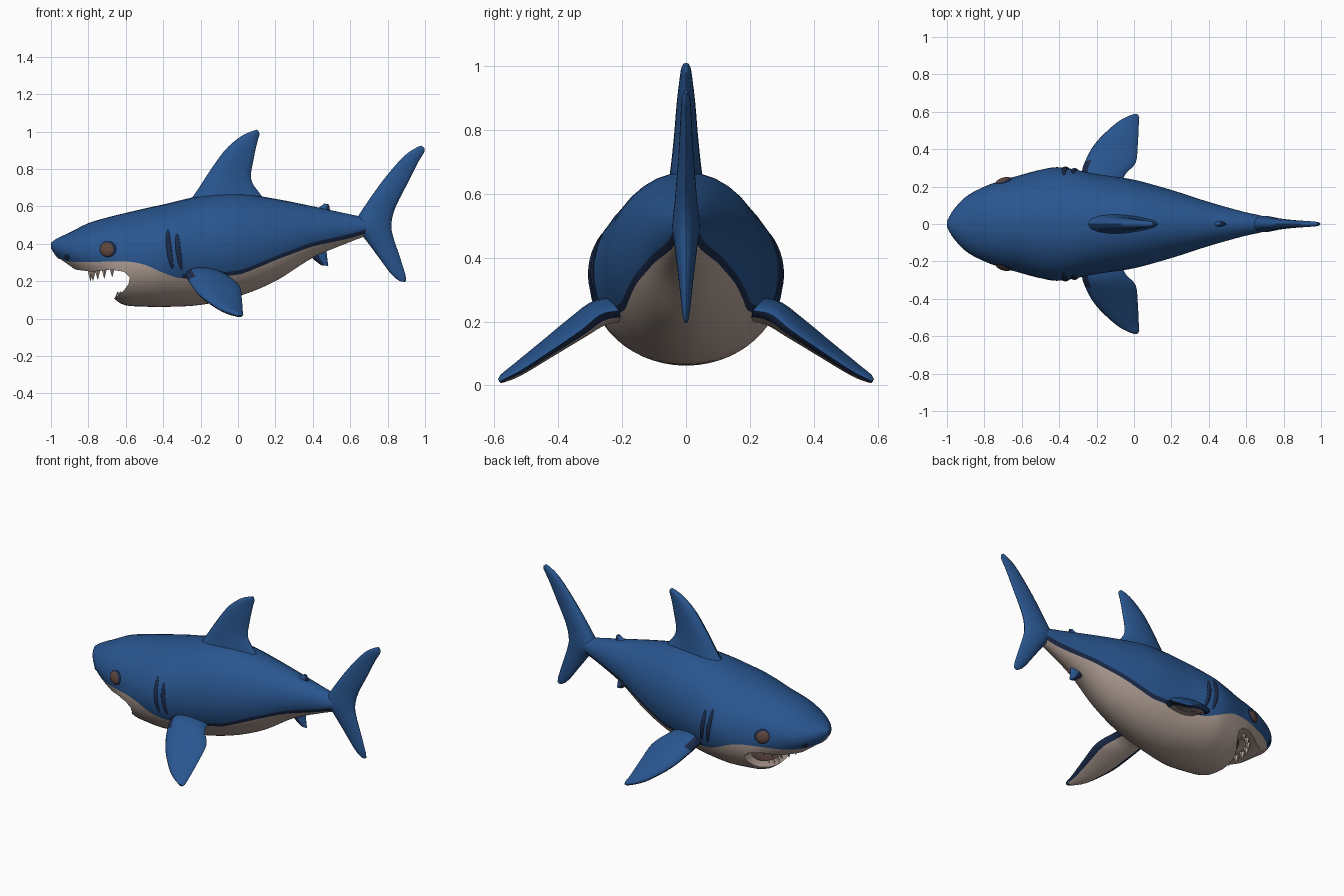
import bpy, bmesh, math
from mathutils import Vector

cube = bpy.data.objects.get("Cube")
if cube:
    bpy.data.objects.remove(cube)


def material(name, rgb):
    m = bpy.data.materials.new(name)
    m.use_nodes = True
    m.diffuse_color = (*rgb, 1)
    m.node_tree.nodes["Principled BSDF"].inputs["Base Color"].default_value = (*rgb, 1)
    return m


BLUE = material("ocean blue", (0.022, 0.092, 0.275))
CREAM = material("belly cream", (0.47, 0.37, 0.32))
NAVY = material("dark navy", (0.011, 0.024, 0.07))
MOUTH = material("mouth brown", (0.10, 0.055, 0.045))
EYE = material("eye brown", (0.11, 0.058, 0.048))
TOOTH = material("tooth ivory", (0.50, 0.40, 0.33))


def interp(rows, t):
    """Smooth interpolation of rows keyed on their first value."""
    last = len(rows) - 1
    i = next((k for k in range(last) if t <= rows[k + 1][0]), last - 1)
    a, b = rows[i], rows[i + 1]
    p, q = rows[max(i - 1, 0)], rows[min(i + 2, last)]
    d = b[0] - a[0]
    u = min(max((t - a[0]) / d, 0), 1)
    out = []
    for k in range(1, len(a)):
        ma = (b[k] - p[k]) / (b[0] - p[0]) * d
        mb = (q[k] - a[k]) / (q[0] - a[0]) * d
        out.append((2*u**3 - 3*u*u + 1) * a[k] + (u**3 - 2*u*u + u) * ma
                   + (3*u*u - 2*u**3) * b[k] + (u**3 - u*u) * mb)
    return out


def smooth(obj, angle=40):
    bpy.ops.object.select_all(action='DESELECT')
    obj.select_set(True)
    bpy.context.view_layer.objects.active = obj
    bpy.ops.object.shade_smooth_by_angle(angle=math.radians(angle))


def finish(name, bm, mats):
    bmesh.ops.recalc_face_normals(bm, faces=bm.faces)
    me = bpy.data.meshes.new(name)
    bm.to_mesh(me)
    bm.free()
    for m in mats:
        me.materials.append(m)
    obj = bpy.data.objects.new(name, me)
    bpy.context.collection.objects.link(obj)
    smooth(obj)
    return obj


def loft(name, rings, mats, rule=lambda i, j: 0):
    bm = bmesh.new()
    vs = [[bm.verts.new(p) for p in r] for r in rings]
    n = len(rings[0])
    for i in range(len(vs) - 1):
        for j in range(n):
            k = (j + 1) % n
            bm.faces.new((vs[i][j], vs[i][k], vs[i+1][k], vs[i+1][j])).material_index = rule(i, j)
    for i in (0, -1):
        bm.faces.new(vs[i]).material_index = rule(i, n // 2)
    return finish(name, bm, mats)


# Body stations: x, top, bottom, half width
BODY = [(-1, .405, .375, .015), (-.97, .427, .33, .07), (-.9, .46, .27, .145),
        (-.8, .51, .20, .20), (-.7, .54, .14, .235), (-.62, .56, .077, .258),
        (-.5, .588, .064, .29), (-.4, .61, .062, .304), (-.2, .655, .073, .268),
        (0, .668, .118, .237), (.2, .64, .2, .182), (.4, .60, .325, .118),
        (.6, .557, .41, .062), (.68, .54, .44, .045), (.78, .51, .48, .012)]
# Height of the colour edge along the body
EDGE = [(-1, .345), (-.9, .305), (-.6, .305), (-.5, .288), (-.4, .245), (-.3, .215),
        (0, .235), (.1, .27), (.2, .312), (.3, .35), (.4, .385), (.6, .43), (.78, .485)]
HALF = 11


def body_y(x, z):
    top, low, w = interp(BODY, x)
    c = ((top + low) / 2 - z) / ((top - low) / 2)
    return w * math.sqrt(max(0, 1 - c * c))


def body_ring(x):
    top, low, w = interp(BODY, x)
    mid, h = (top + low) / 2, (top - low) / 2
    e = interp(EDGE, x)[0]
    a1, a2 = (math.acos(max(-.94, min(.94, (mid - z) / h))) for z in (e, e + .022))
    a2 = max(a2, a1 + .03)
    angles = [a1 * k / HALF for k in range(HALF + 1)]
    angles += [a2 + (math.pi - a2) * k / HALF for k in range(HALF + 1)]
    right = [(x, w * math.sin(a), mid - h * math.cos(a)) for a in angles]
    return right + [(p[0], -p[1], p[2]) for p in right[-2:0:-1]]


xs = [-1 + 1.78 * (k / 64) ** 1.4 for k in range(65)]


def body_colour(i, j):
    j = min(j, 4 * HALF + 1 - j)
    if j < HALF:
        return 1
    return 2 if j == HALF and xs[i] > -.3 else 0


body = loft("body", [body_ring(x) for x in xs], [BLUE, CREAM, NAVY], body_colour)

# Mouth: wedge between the lips, then a rounded cavity
wedge = [(-1.2, .36), (-.95, .318), (-.87, .262), (-.78, .25), (-.68, .262), (-.61, .25),
         (-.578, .22), (-.585, .185), (-.61, .15), (-.66, .11), (-.72, .08), (-1.2, -.1)]
jaw_cut = loft("mouth_wedge_cutter", [[(x, y, z) for x, z in wedge] for y in (-.5, .5)], [CREAM])
bm = bmesh.new()
bmesh.ops.create_uvsphere(bm, u_segments=24, v_segments=14, radius=1)
for v in bm.verts:
    v.co = Vector((-.60 + .165 * v.co.x, .175 * v.co.y, .215 + .085 * v.co.z))
cavity_cut = finish("mouth_cavity_cutter", bm, [MOUTH])
for cutter in (jaw_cut, cavity_cut):
    bpy.context.view_layer.objects.active = body
    mod = body.modifiers.new("mouth", 'BOOLEAN')
    mod.operation, mod.solver, mod.object = 'DIFFERENCE', 'EXACT', cutter
    mod.material_mode = 'TRANSFER'
    bpy.ops.object.modifier_apply(modifier=mod.name)
    bpy.data.objects.remove(cutter)
smooth(body, 35)


# Fins: rows of t, leading edge, trailing edge, half thickness
def fin(name, rows, thick_dir, mats=(BLUE,), rule=lambda i, j: 0, steps=18, side=1):
    rings, n = [], 8
    d = Vector(thick_dir)
    for s in range(steps + 1):
        t = rows[0][0] + (rows[-1][0] - rows[0][0]) * s / steps
        v = interp(rows, t)
        lead, trail, th = Vector(v[:3]), Vector(v[3:6]), v[6]
        ring = []
        for k in range(2 * n):
            a = math.pi * k / n
            p = lead.lerp(trail, (1 - math.cos(a)) / 2) + d * th * math.sin(a) * (1 + .3 * math.cos(a))
            ring.append((p.x, p.y * side, p.z))
        rings.append(ring)
    return loft(name, rings, list(mats), rule)


def upright(rows):
    return [(t, a, 0, b, c, 0, d, th) for t, a, b, c, d, th in rows]


fin("dorsal_fin", upright([
    (0, -.29, .59, .18, .59, .06), (1, -.225, .675, .12, .665, .048), (2, -.15, .79, .07, .745, .037),
    (3, -.07, .90, .085, .86, .028), (4, .01, .97, .105, .95, .019), (5, .07, 1.0, .115, .985, .014),
    (5.3, .10, 1.01, .112, 1.0, .008)]), (0, 1, 0))
fin("tail_fin", upright([
    (0, .865, .20, .89, .195, .005), (.4, .825, .23, .90, .215, .011), (1, .75, .33, .865, .33, .022),
    (2, .675, .43, .832, .43, .034), (3, .62, .495, .82, .50, .042), (4, .66, .575, .84, .59, .034),
    (5, .78, .745, .905, .72, .022), (6, .89, .87, .96, .83, .016), (7, .965, .92, .998, .895, .011),
    (7.2, .98, .925, .997, .912, .005)]), (0, 1, 0), steps=28)
# Small fins, dark on the rear of the upper one and the front of the lower one
fin("second_dorsal_fin", upright([
    (0, .40, .57, .50, .56, .017), (1, .435, .595, .49, .588, .013), (2, .462, .615, .487, .61, .007)]),
    (0, 1, 0), (BLUE, NAVY), lambda i, j: int(5 <= j <= 10), steps=6)
fin("anal_fin", upright([
    (0, .35, .38, .47, .39, .024), (1, .40, .32, .477, .325, .018), (2, .445, .285, .483, .281, .008)]),
    (0, 1, 0), (BLUE, NAVY), lambda i, j: int(j < 4 or j > 11), steps=8)


# Pectoral fins: blue above, navy rim and root, cream below
def pectoral_colour(i, j):
    if i < 6 and j in (0, 1):
        return 1
    if j < 8:
        return 0
    return 1 if j in (8, 9, 14, 15) or i > 16 else 2


PECTORAL = [(0, -.27, .18, .245, -.07, .17, .235, .045), (1, -.28, .27, .23, -.05, .26, .225, .042),
            (2, -.255, .35, .185, .008, .325, .175, .036), (3, -.20, .44, .12, .02, .42, .11, .028),
            (4, -.10, .535, .05, .025, .52, .045, .02), (5, -.02, .58, .02, .028, .575, .017, .012),
            (5.2, .0, .586, .014, .022, .583, .012, .007)]
for side, label in ((1, "back"), (-1, "front")):
    fin("pectoral_fin_" + label, PECTORAL, (0, .55, .83), (BLUE, NAVY, CREAM), pectoral_colour, side=side)

    # Gill slits hugging the body side
    for g, (x0, z0, z1) in enumerate(((-.375, .265, .475), (-.325, .26, .455))):
        rings = []
        for k in range(13):
            u = k / 12
            z = z0 + (z1 - z0) * u
            x = x0 + .025 * (1 - u) ** 2
            r = .003 + .011 * math.sin(math.pi * u) ** .5
            y = body_y(x, z)
            rings.append([(x + r * math.cos(a), side * (y + .5 * r * math.sin(a)), z)
                          for a in (math.tau * m / 8 for m in range(8))])
        loft(f"gill_slit_{label}_{g + 1}", rings, [NAVY])

    # Eye with its dark rim, and a nostril
    for name, mat, cx, cz, r, depth, out in (("eye_rim", NAVY, -.695, .372, .043, .010, 0),
                                             ("eye", EYE, -.70, .37, .039, .014, .001),
                                             ("nostril", NAVY, -.915, .328, .014, .006, 0)):
        bm = bmesh.new()
        bmesh.ops.create_uvsphere(bm, u_segments=20, v_segments=12, radius=1)
        for v in bm.verts:
            x, z = cx + r * v.co.x, cz + r * v.co.z
            v.co = Vector((x, side * (body_y(x, z) + out + depth * v.co.y), z))
        finish(f"{name}_{label}", bm, [mat])


# Teeth set along two jaw arcs
def teeth(name, count, cx, rx, ry, z, height, spread):
    bm = bmesh.new()
    for k in range(count):
        t = spread * (2 * k / (count - 1) - 1)
        base = Vector((cx - rx * math.cos(t), ry * math.sin(t), z + .03 * (1 - math.cos(t))))
        made = bmesh.ops.create_cone(bm, segments=6, radius1=.018, radius2=.001,
                                     depth=abs(height), cap_ends=True)["verts"]
        for v in made:
            v.co.z = (v.co.z + abs(height) / 2) * math.copysign(1, height)
            v.co += base
    finish(name, bm, [TOOTH])


teeth("upper_teeth", 10, -.63, .16, .185, .255, -.055, 1.3)
teeth("lower_teeth", 9, -.52, .125, .15, .105, .038, 1.0)
